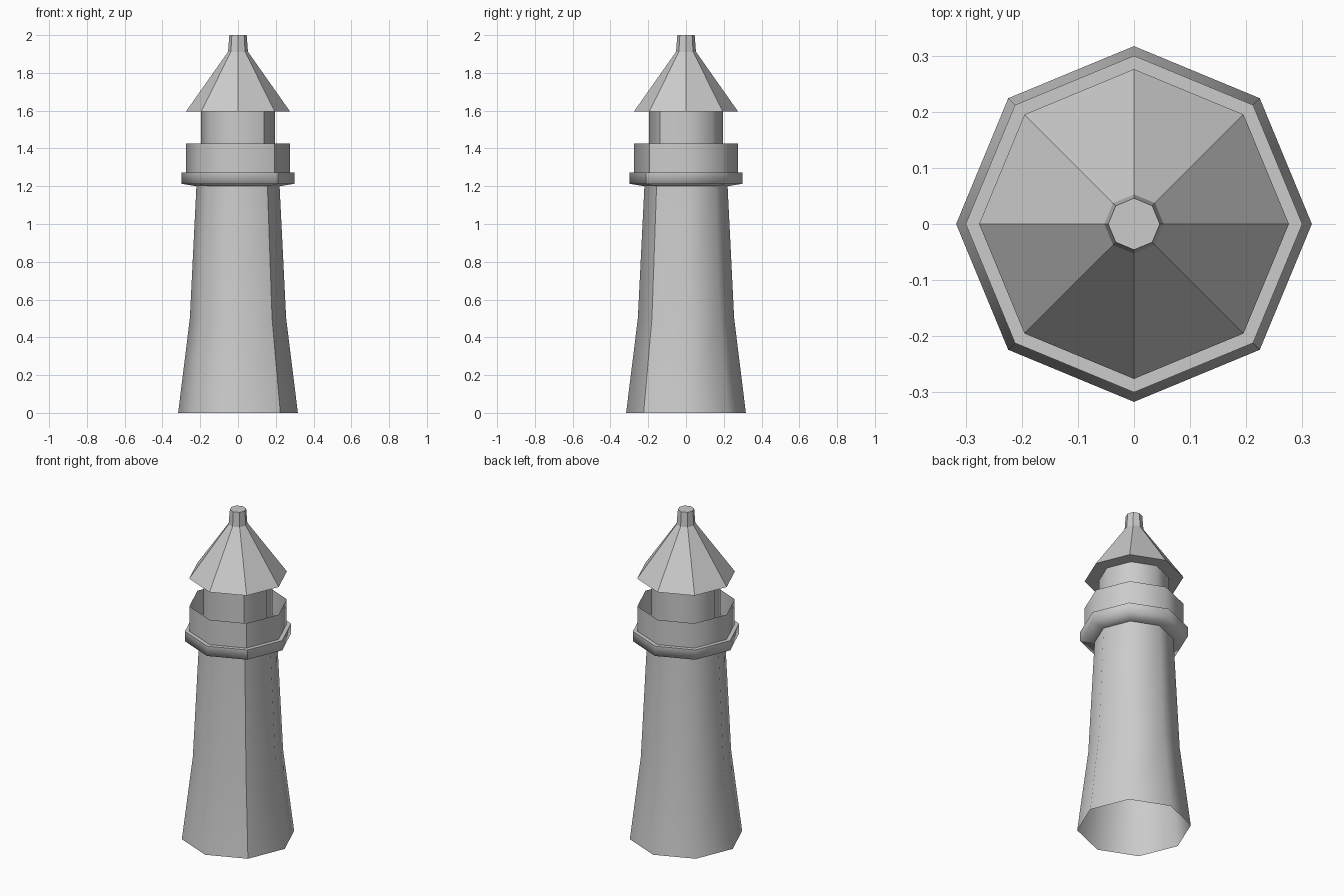
import bpy, math

if "Cube" in bpy.data.objects:
    bpy.data.objects.remove(bpy.data.objects["Cube"])

SIDES = 8


def lathe(name, profile, smooth=True, cap_top=False):
    """Eight-sided turned part from (radius, z) points; the smooth ones keep one hard seam."""
    cols = SIDES + 1 if smooth else SIDES
    verts, faces = [], []
    for r, z in profile:
        for i in range(cols):
            a = math.radians(-45 + 45 * i)
            verts.append((r * math.cos(a), r * math.sin(a), z))
    for k in range(len(profile) - 1):
        for i in range(SIDES):
            j = (i + 1) % cols
            faces.append((k * cols + i, k * cols + j,
                          (k + 1) * cols + j, (k + 1) * cols + i))
    if cap_top:
        start = (len(profile) - 1) * cols
        faces.append(tuple(range(start, start + SIDES)))
    mesh = bpy.data.meshes.new(name)
    mesh.from_pydata(verts, [], faces)
    mesh.polygons.foreach_set("use_smooth", [smooth] * len(mesh.polygons))
    mesh.update()
    obj = bpy.data.objects.new(name, mesh)
    bpy.context.collection.objects.link(obj)
    return obj


# Tapered tower, open at the bottom
lathe("tower", [(0.317, 0), (0.255, 0.5), (0.22, 1.205)])

# Gallery: projecting ledge, floor and thin parapet
lathe("gallery_ledge", [(0.22, 1.2), (0.3, 1.213), (0.3, 1.273)])
lathe("gallery_floor", [(0.3, 1.273), (0.19, 1.273)], smooth=False)
lathe("parapet", [(0.275, 1.273), (0.275, 1.425)])

# Lantern room
lathe("lantern_room", [(0.196, 1.273), (0.196, 1.595)])

# Roof with flat eaves and chimney vent
lathe("eaves", [(0.19, 1.595), (0.276, 1.595)], smooth=False)
lathe("roof", [(0.276, 1.595), (0.052, 1.913)], smooth=False)
lathe("roof_vent", [(0.053, 1.91), (0.046, 2.0)], smooth=False, cap_top=True)
